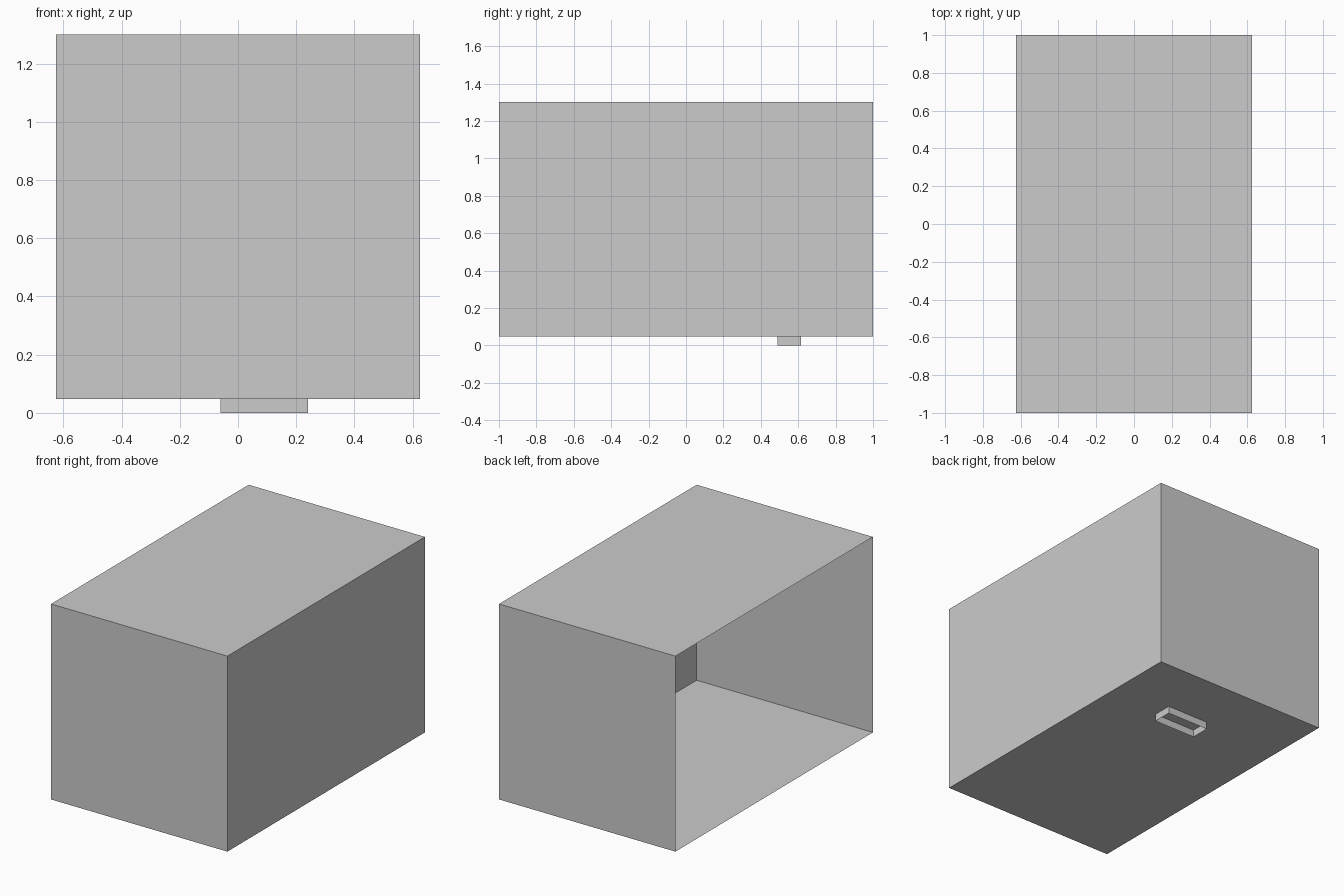
import bpy, bmesh
from mathutils import Vector

if "Cube" in bpy.data.objects:
    bpy.data.objects.remove(bpy.data.objects["Cube"])


def open_box(name, lo, hi, open_dirs):
    """Thin-walled box with the faces pointing along open_dirs removed."""
    lo, hi = Vector(lo), Vector(hi)
    bm = bmesh.new()
    bmesh.ops.create_cube(bm, size=1)
    bmesh.ops.scale(bm, vec=hi - lo, verts=bm.verts)
    bmesh.ops.translate(bm, vec=(lo + hi) / 2, verts=bm.verts)
    bm.normal_update()
    gone = [f for f in bm.faces if any(f.normal.dot(Vector(d)) > 0.9 for d in open_dirs)]
    bmesh.ops.delete(bm, geom=gone, context='FACES_ONLY')
    mesh = bpy.data.meshes.new(name)
    bm.to_mesh(mesh)
    bm.free()
    obj = bpy.data.objects.new(name, mesh)
    bpy.context.collection.objects.link(obj)
    return obj


# Main shell, open on its left side
open_box("box_shell", (-0.625, -1, 0.047), (0.625, 1, 1.3), [(-1, 0, 0)])

# Small rectangular collar under the floor, open at both ends
open_box("bottom_collar", (-0.06, 0.49, 0), (0.24, 0.615, 0.047), [(0, 0, -1), (0, 0, 1)])
